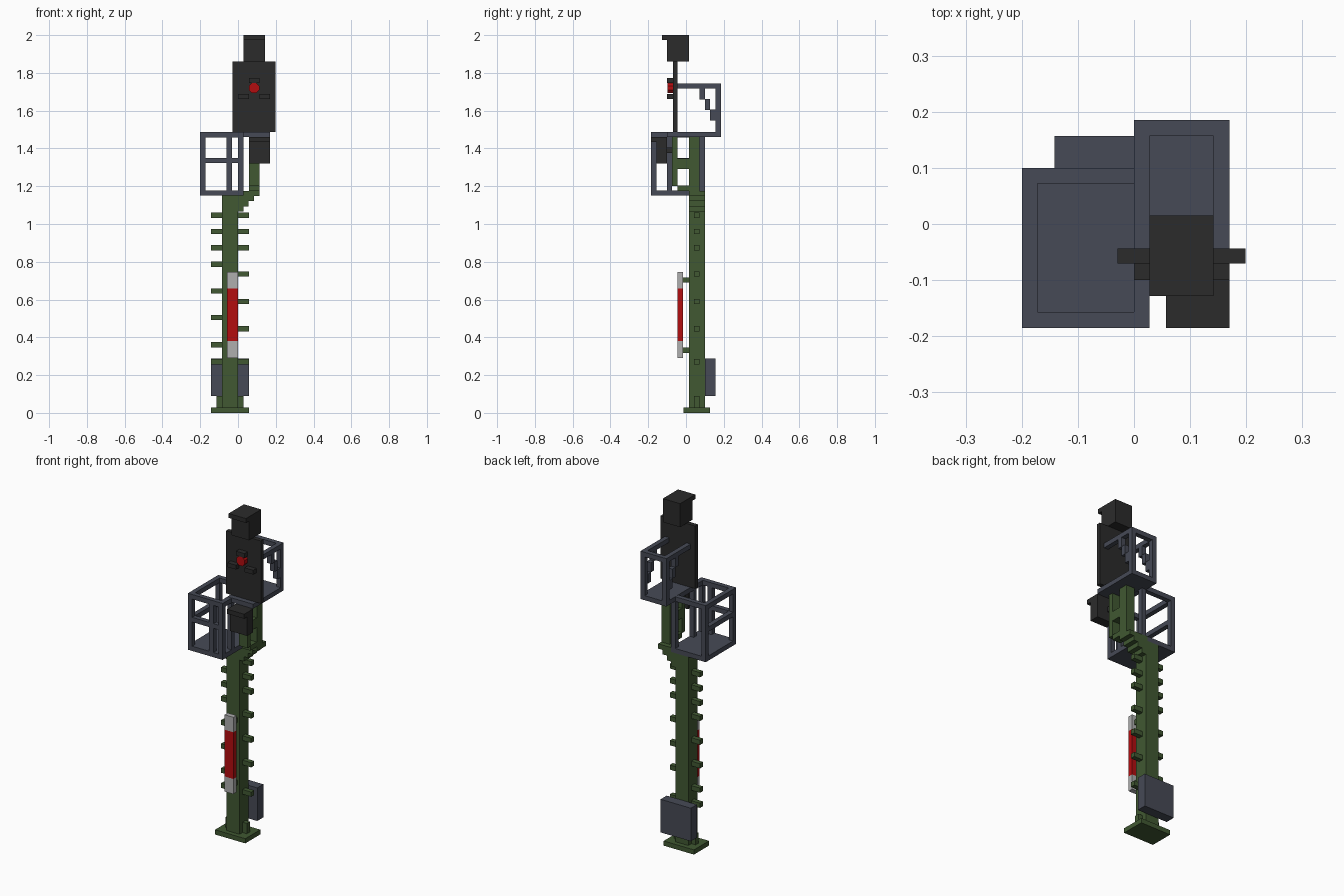
import bpy, bmesh, math
from mathutils import Matrix

cube = bpy.data.objects.get("Cube")
if cube:
    bpy.data.objects.remove(cube, do_unlink=True)


def material(name, rgb):
    m = bpy.data.materials.new(name)
    m.use_nodes = True
    m.diffuse_color = (*rgb, 1)
    bsdf = m.node_tree.nodes["Principled BSDF"]
    bsdf.inputs["Base Color"].default_value = (*rgb, 1)
    bsdf.inputs["Roughness"].default_value = 0.8
    return m


GREEN = material("mast green", (0.052, 0.098, 0.032))
BLUE = material("blue grey", (0.061, 0.068, 0.092))
BLACK = material("signal black", (0.024, 0.024, 0.024))
RED = material("red", (0.45, 0.004, 0.005))
WHITE = material("pale grey", (0.43, 0.43, 0.43))


def finish(name, bm, mat):
    me = bpy.data.meshes.new(name)
    bm.to_mesh(me)
    bm.free()
    me.materials.append(mat)
    ob = bpy.data.objects.new(name, me)
    bpy.context.collection.objects.link(ob)
    return ob


def boxes(name, mat, *spans):
    """One object of boxes, each given as (x0, x1, y0, y1, z0, z1)."""
    bm = bmesh.new()
    for x0, x1, y0, y1, z0, z1 in spans:
        mtx = (Matrix.Translation(((x0 + x1) / 2, (y0 + y1) / 2, (z0 + z1) / 2))
               @ Matrix.Diagonal((x1 - x0, y1 - y0, z1 - z0, 1)))
        bmesh.ops.create_cube(bm, size=1, matrix=mtx)
    return finish(name, bm, mat)


T = 0.028  # common bar thickness

# Mast with foot
boxes("base_plate", GREEN, (-0.142, 0.057, -0.013, 0.128, 0, T))
boxes("base_rib", GREEN, (-0.113, T, 0.043, 0.071, T, 0.09))
boxes("lower_mast", GREEN, (-0.085, 0, 0.015, 0.1, T, 1.15))

# Stepped offset that carries the upper mast
steps = [(-0.01, 0.028 * (i + 1), 0.015, 0.1, 1.065 + 0.028 * i, 1.15)
         for i in range(3)]
boxes("mast_offset", GREEN, *steps, (-0.01, 0.113, 0.015, 0.1, 1.147, 1.176))
boxes("upper_mast", GREEN, (0.057, 0.113, 0.015, 0.071, 1.17, 1.465))

# Front strut with its two arms
boxes("front_strut", GREEN,
      (0.057, 0.113, -0.073, -0.044, 1.2, 1.465),
      (0.057, 0.113, -0.044, 0.015, 1.29, 1.347),
      (0.057, 0.113, -0.044, 0.015, 1.174, 1.203))

# Climbing rungs
left_z = [0.27, 0.445, 0.59, 0.735, 0.875, 0.96, 1.047]
right_z = [0.27, 0.36, 0.505, 0.645, 0.787, 0.875, 0.96, 1.047]
boxes("left_rungs", GREEN,
      *[(0, 0.057, 0.043, 0.071, z - T / 2, z + T / 2) for z in left_z])
boxes("right_rungs", GREEN,
      *[(-0.142, -0.085, 0.043, 0.071, z - T / 2, z + T / 2) for z in right_z])

# Equipment cabinet
boxes("cabinet", BLUE, (-0.142, 0.057, 0.1, 0.157, 0.09, 0.287))

# Striped marker plate on brackets
boxes("marker_red", RED, (-0.057, 0, -0.044, -0.015, 0.38, 0.658))
boxes("marker_ends", WHITE, (-0.057, 0, -0.044, -0.015, 0.29, 0.38),
      (-0.057, 0, -0.044, -0.015, 0.658, 0.747))
boxes("marker_brackets", GREEN,
      *[(-0.043, -0.015, -0.015, 0.015, z, z + T) for z in (0.318, 0.69)])

# Lower basket: floor, top frame, posts, mid rails
X0, X1, Y0, Y1, Z0, Z1 = -0.2, 0.028, -0.185, 0.1, 1.15, 1.486
boxes("lower_basket_floor", BLUE, (X0, X1, Y0, Y1, Z0, Z0 + T))
boxes("lower_basket_top_rails", BLUE,
      (X0, X1, Y0, Y0 + T, Z1 - T, Z1), (X0, X1, Y1 - T, Y1, Z1 - T, Z1),
      (X0, X0 + T, Y0 + T, Y1 - T, Z1 - T, Z1),
      (X1 - T, X1, Y0 + T, Y1 - T, Z1 - T, Z1))
corners = [(x, y) for x in (X0, X1 - T) for y in (Y0, Y1 - T)]
boxes("lower_basket_posts", BLUE,
      *[(x, x + T, y, y + T, Z0 + T, Z1 - T)
        for x, y in corners + [(-0.06, Y0), (X1 - T, -0.101)]])
boxes("lower_basket_mid_rails", BLUE,
      (X0 + T, X1 - T, Y0, Y0 + T, 1.322, 1.35),
      (X0, X0 + T, Y0 + T, Y1 - T, 1.322, 1.35))

# Upper basket: floor, rails, rear posts, stepped side braces
boxes("upper_basket_floor", BLUE, (0, 0.17, -0.1, 0.185, 1.46, 1.487))
boxes("upper_basket_rear", BLUE, (0, 0.17, 0.157, 0.185, 1.717, 1.745),
      (0, T, 0.157, 0.185, 1.487, 1.717), (0.142, 0.17, 0.157, 0.185, 1.487, 1.717))
for side, x in (("right", 0), ("left", 0.142)):
    brace = [(x, x + T, 0.072 + 0.028 * i, 0.1 + 0.028 * i,
              1.66 - 0.056 * i, 1.717 - 0.056 * i) for i in range(3)]
    boxes(f"upper_basket_{side}_side", BLUE,
          (x, x + T, -0.044, 0.157, 1.717, 1.745), *brace)

# Signal board and top lamp head with visor
boxes("signal_board", BLACK, (-0.029, 0.199, -0.07, -0.044, 1.487, 1.86))
boxes("lamp_head", BLACK, (0.028, 0.142, -0.1, 0.015, 1.86, 2.0),
      (0.028, 0.142, -0.128, -0.1, 1.974, 2.0))

# Red lamp with hood and side bars
bm = bmesh.new()
bmesh.ops.create_cone(
    bm, cap_ends=True, segments=8, radius1=0.03, radius2=0.03, depth=T,
    matrix=Matrix.Translation((0.085, -0.084, 1.72))
    @ Matrix.Rotation(math.pi / 2, 4, 'X') @ Matrix.Rotation(math.pi / 8, 4, 'Z'))
finish("red_lamp", bm, RED)
boxes("lamp_hood", BLACK, (0.057, 0.113, -0.1, -0.07, 1.747, 1.773))
boxes("lamp_bars", BLACK, (0, 0.057, -0.1, -0.07, 1.663, 1.689),
      (0.113, 0.17, -0.1, -0.07, 1.663, 1.689))

# Small lower signal box with hood and mount
boxes("lower_signal_box", BLACK, (0.057, 0.17, -0.157, -0.1, 1.32, 1.46),
      (0.057, 0.17, -0.185, -0.157, 1.433, 1.46),
      (0.071, 0.1, -0.1, -0.073, 1.375, 1.404))
